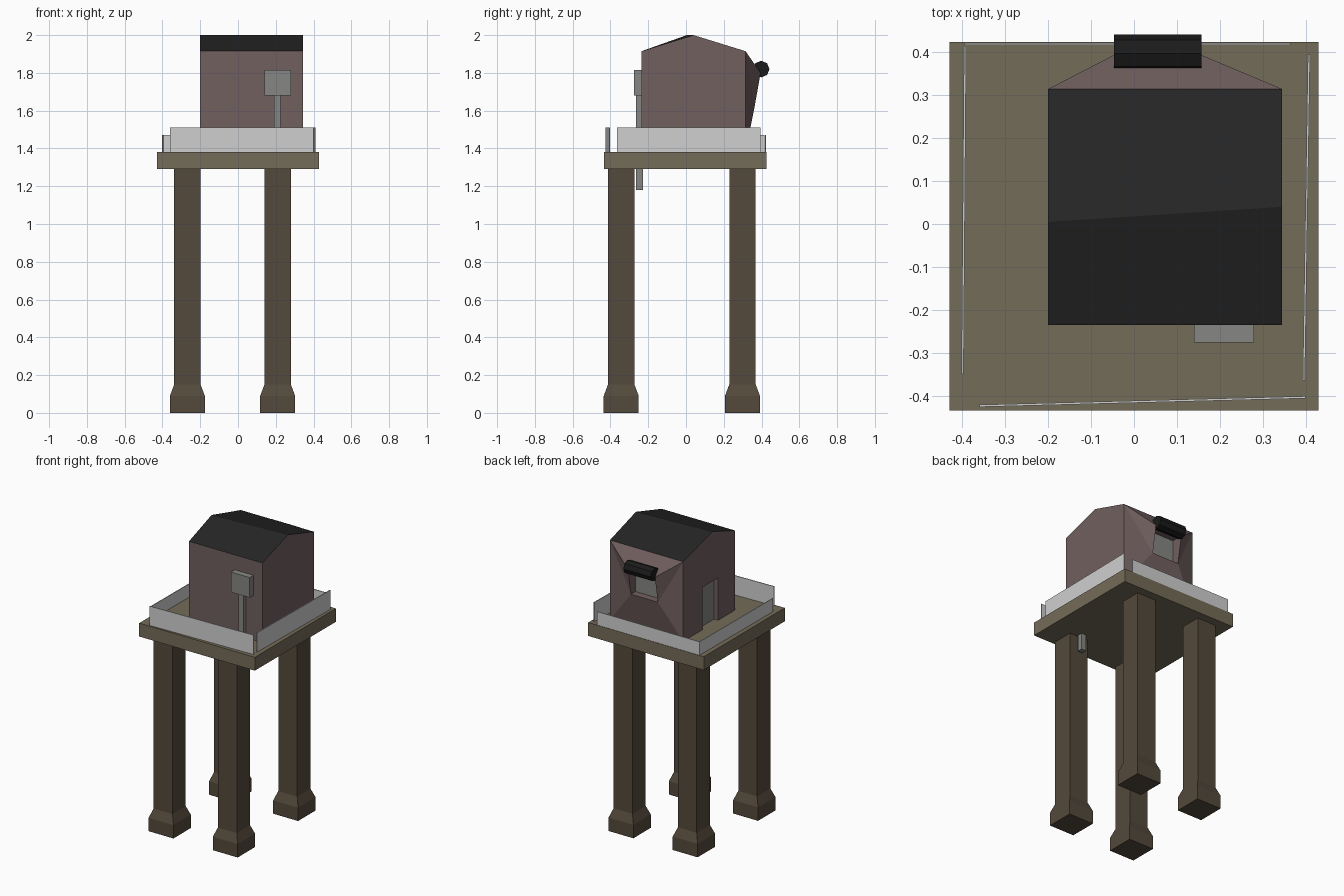
import bpy, bmesh
from mathutils import Vector

cube = bpy.data.objects.get("Cube")
if cube:
    bpy.data.objects.remove(cube, do_unlink=True)


def material(name, srgb):
    lin = [(c / 255 / 12.92) if c < 11 else ((c / 255 + 0.055) / 1.055) ** 2.4 for c in srgb]
    m = bpy.data.materials.new(name)
    m.use_nodes = True
    m.diffuse_color = (*lin, 1)
    m.node_tree.nodes["Principled BSDF"].inputs["Base Color"].default_value = (*lin, 1)
    return m


WALL = material("dusty rose wall", (114, 96, 96))
ROOF = material("charcoal roof", (37, 37, 37))
GREY = material("mid grey", (134, 134, 132))
RAIL = material("pale grey", (208, 208, 208))
DECK = material("olive deck", (116, 108, 88))
LEG = material("brown timber", (84, 73, 60))
BLACK = material("black roller", (27, 27, 27))


def finish(name, bm, *mats):
    bmesh.ops.recalc_face_normals(bm, faces=bm.faces)
    me = bpy.data.meshes.new(name)
    bm.to_mesh(me)
    bm.free()
    for m in mats:
        me.materials.append(m)
    ob = bpy.data.objects.new(name, me)
    bpy.context.collection.objects.link(ob)
    return ob


def loft(name, rings, mat):
    """Closed solid through rings of points."""
    bm = bmesh.new()
    loops = [[bm.verts.new(p) for p in ring] for ring in rings]
    n = len(loops[0])
    for a, b in zip(loops, loops[1:]):
        for i in range(n):
            j = (i + 1) % n
            bm.faces.new((a[i], a[j], b[j], b[i]))
    bm.faces.new(loops[0])
    bm.faces.new(loops[-1])
    return finish(name, bm, mat)


def square(x0, x1, y0, y1, z):
    return [(x0, y0, z), (x1, y0, z), (x1, y1, z), (x0, y1, z)]


def box(name, x0, x1, y0, y1, z0, z1, mat):
    return loft(name, [square(x0, x1, y0, y1, z) for z in (z0, z1)], mat)


# Legs with flared feet
FOOT, SHAFT = 0.0925, 0.07
for side, x in (("right", -0.268), ("left", 0.21)):
    for end, y in (("front", -0.343), ("back", 0.299)):
        steps = ((0, FOOT), (0.09, FOOT), (0.15, SHAFT), (1.29, SHAFT))
        loft(f"{end}_{side}_leg", [square(x - h, x + h, y - h, y + h, z) for z, h in steps], LEG)

# Platform
FLOOR = 1.38
box("deck", -0.43, 0.43, -0.435, 0.425, 1.29, FLOOR, DECK)


# Thin, slightly crooked rail boards
def rail(name, start, end, top):
    a, b = Vector(start), Vector(end)
    d = (b - a).normalized()
    n = Vector((-d.y, d.x)) * 0.0025
    plan = (a - n, b - n, b + n, a + n)
    loft(name, [[(p.x, p.y, z) for p in plan] for z in (FLOOR, top)], RAIL)


rail("front_rail", (-0.36, -0.424), (0.4, -0.404), 1.51)
rail("left_rail", (0.396, -0.365), (0.408, 0.395), 1.51)
rail("right_rail", (-0.4, -0.35), (-0.394, 0.415), 1.47)
rail("back_rail", (-0.395, 0.42), (0.365, 0.42), 1.47)

# Hut corners, gable and the bulging rear hatch
X0, X1, Y0, Y1 = -0.2, 0.345, -0.235, 0.315
EAVE, RIDGE = 1.915, 2.0
HX0, HX1 = -0.045, 0.155
DY0, DY1, DTOP, DIN = -0.055, 0.109, 1.665, X0 + 0.03
P = {
    "ridge0": (X0, 0.005, RIDGE), "ridge1": (X1, 0.04, RIDGE),
}
for i, x in enumerate((X0, X1)):
    for tag, y in (("f", Y0), ("b", Y1)):
        P[f"{tag}low{i}"] = (x, y, FLOOR)
        P[f"{tag}top{i}"] = (x, y, EAVE)
for i, x in enumerate((HX0, HX1)):
    P[f"eave{i}"] = (x, Y1, EAVE)
    P[f"hatchtop{i}"] = (x, 0.395, 1.8)
    P[f"hatchlow{i}"] = (x, 0.363, 1.62)
    P[f"innertop{i}"] = (x, Y1, 1.8)
    P[f"innerlow{i}"] = (x, Y1, 1.62)
for tag, x in (("d", X0), ("e", DIN)):
    for i, y in enumerate((DY0, DY1)):
        P[f"{tag}low{i}"] = (x, y, FLOOR)
        P[f"{tag}top{i}"] = (x, y, DTOP)

# Faces by corner name: 0 wall, 1 roof, 2 grey
FACES = [
    (0, "flow0 flow1 ftop1 ftop0"),
    (0, "flow1 blow1 btop1 ridge1 ftop1"),
    (0, "flow0 dlow0 dtop0 dtop1 dlow1 blow0 btop0 ridge0 ftop0"),
    (1, "ftop0 ftop1 ridge1 ridge0"),
    (1, "btop0 ridge0 ridge1 btop1 eave1 eave0"),
    (0, "eave0 eave1 hatchtop1 hatchtop0"),
    (0, "hatchlow0 hatchlow1 blow1 blow0"),
    (0, "hatchtop0 hatchtop1 innertop1 innertop0"),
    (0, "hatchlow0 hatchlow1 innerlow1 innerlow0"),
    (2, "innerlow0 innerlow1 innertop1 innertop0"),
    (0, "dtop0 dtop1 etop1 etop0"),
    (2, "elow0 elow1 etop1 etop0"),
    (0, "flow0 flow1 blow1 blow0 dlow1 elow1 elow0 dlow0"),
]
for i in "01":
    FACES += [
        (0, f"btop{i} eave{i} hatchtop{i}"),
        (0, f"btop{i} hatchtop{i} hatchlow{i}"),
        (0, f"btop{i} hatchlow{i} blow{i}"),
        (0, f"hatchtop{i} hatchlow{i} innerlow{i} innertop{i}"),
        (0, f"dlow{i} dtop{i} etop{i} elow{i}"),
    ]
bm = bmesh.new()
verts = {k: bm.verts.new(p) for k, p in P.items()}
for index, names in FACES:
    bm.faces.new([verts[k] for k in names.split()]).material_index = index
finish("hut", bm, WALL, ROOF, GREY)

# Eight-sided roller above the hatch
bpy.ops.mesh.primitive_cylinder_add(vertices=8, radius=0.044, depth=HX1 - HX0 + 0.004,
                                    location=((HX0 + HX1) / 2, 0.398, 1.82),
                                    rotation=(0, 1.5708, 0))
roller = bpy.context.object
roller.name = "hatch_roller"
roller.data.materials.append(BLACK)

# Meter box and its pipe running down through the deck
box("meter_box", 0.14, 0.28, -0.276, Y0, 1.68, 1.815, GREY)
box("meter_pipe", 0.19, 0.225, -0.264, -0.228, 1.18, 1.68, GREY)
